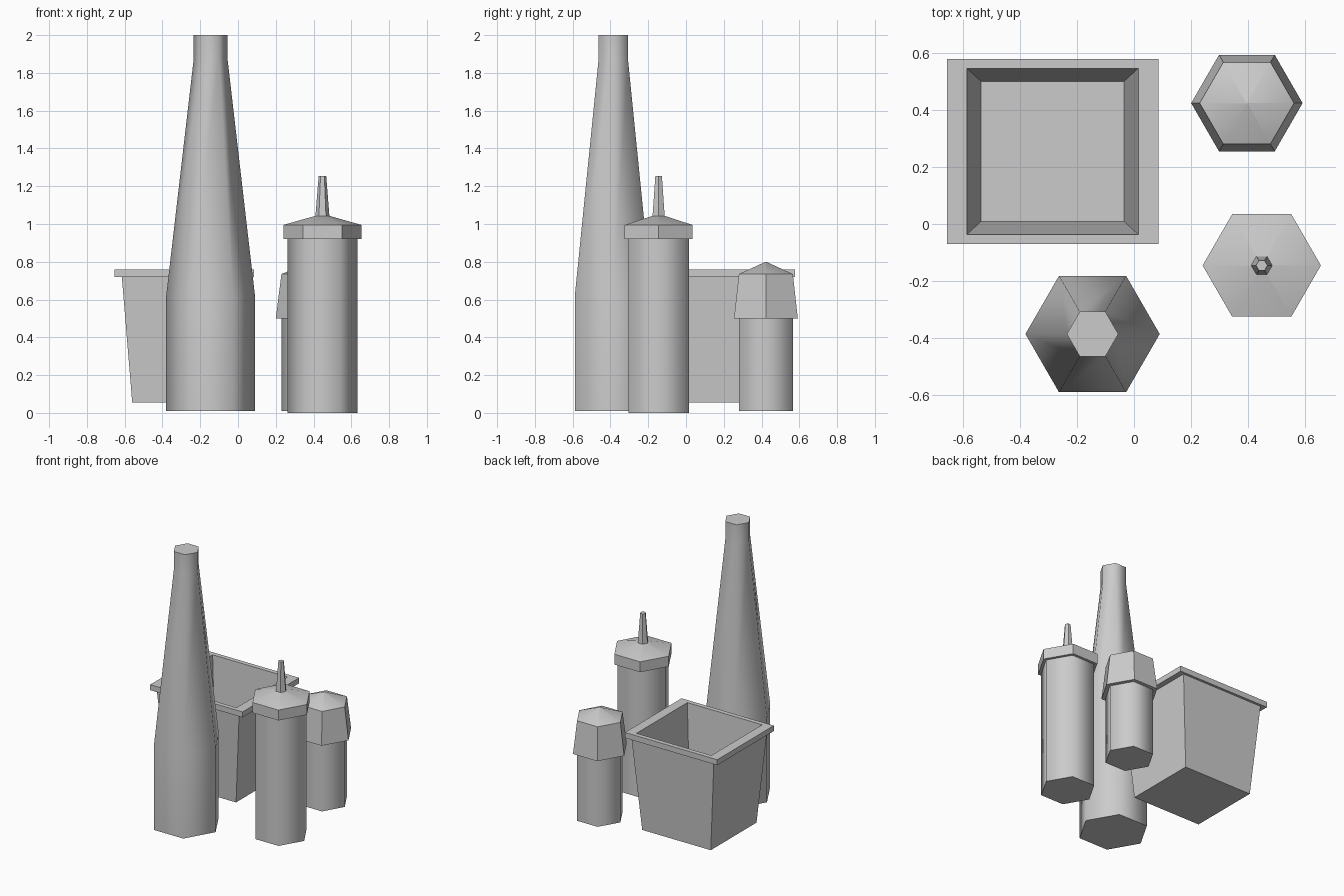
import bpy, math

if "Cube" in bpy.data.objects:
    bpy.data.objects.remove(bpy.data.objects["Cube"])


def loft(name, rings, smooth_deg):
    """Stack equal-length rings of points into a closed skin with end caps."""
    n = len(rings[0])
    verts = [p for ring in rings for p in ring]
    faces = [tuple(reversed(range(n)))]
    for r in range(len(rings) - 1):
        a, b = r * n, (r + 1) * n
        for i in range(n):
            j = (i + 1) % n
            faces.append((a + i, a + j, b + j, b + i))
    faces.append(tuple(range((len(rings) - 1) * n, len(rings) * n)))
    mesh = bpy.data.meshes.new(name)
    mesh.from_pydata(verts, [], faces)
    mesh.update()
    ob = bpy.data.objects.new(name, mesh)
    bpy.context.collection.objects.link(ob)
    if smooth_deg:
        bpy.ops.object.select_all(action='DESELECT')
        ob.select_set(True)
        bpy.context.view_layer.objects.active = ob
        bpy.ops.object.shade_smooth_by_angle(angle=math.radians(smooth_deg))
    return ob


def hexagon(name, cx, cy, profile, smooth_deg):
    """Six-sided turned part from (radius, z) pairs, corners on the x axis."""
    rings = [[(cx + r * math.cos(k * math.pi / 3),
               cy + r * math.sin(k * math.pi / 3), z) for k in range(6)]
             for r, z in profile]
    return loft(name, rings, smooth_deg)


def box_rings(name, cx, cy, profile):
    """Rectangular part from (half x, half y, z) triples."""
    corners = [(-1, -1), (1, -1), (1, 1), (-1, 1)]
    rings = [[(cx + sx * hx, cy + sy * hy, z) for sx, sy in corners]
             for hx, hy, z in profile]
    return loft(name, rings, 0)


# Tall tapering bottle
hexagon("tall_bottle", -0.145, -0.385,
        [(0.235, 0.01), (0.235, 0.62), (0.09, 1.87), (0.09, 2.0)], 65)

# Nozzle bottle: body, lid, spout
NX, NY = 0.447, -0.145
hexagon("nozzle_bottle_body", NX, NY, [(0.185, 0.0), (0.185, 0.93)], 65)
hexagon("nozzle_bottle_lid", NX, NY,
        [(0.207, 0.92), (0.207, 0.995), (0.002, 1.053)], 30)
hexagon("nozzle_spout", NX, NY, [(0.038, 1.03), (0.02, 1.255)], 30)

# Short bottle: body and flared cap with a shallow peak
SX, SY = 0.395, 0.423
hexagon("short_bottle_body", SX, SY, [(0.165, 0.01), (0.165, 0.52)], 65)
hexagon("short_bottle_cap", SX, SY,
        [(0.195, 0.5), (0.165, 0.735), (0.002, 0.8)], 30)

# Square tapered bin with overhanging rim and hollow inside
box_rings("bin", -0.285, 0.254,
          [(0.275, 0.262, 0.055), (0.33, 0.306, 0.72), (0.37, 0.324, 0.72),
           (0.37, 0.324, 0.76), (0.30, 0.291, 0.76), (0.25, 0.245, 0.11)])
